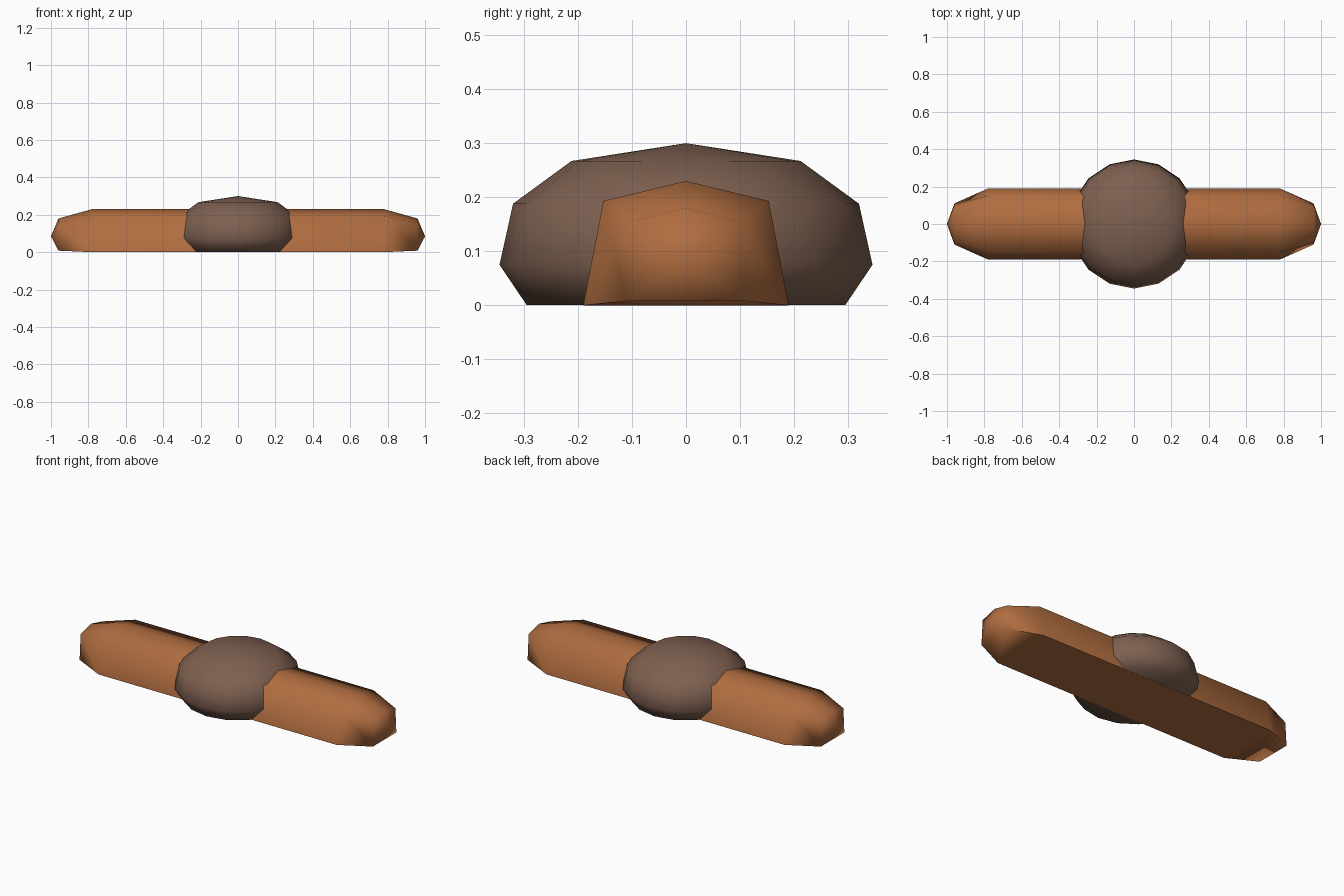
import bpy, bmesh, math

if "Cube" in bpy.data.objects:
    bpy.data.objects.remove(bpy.data.objects["Cube"])


def material(name, rgb):
    m = bpy.data.materials.new(name)
    m.diffuse_color = (*rgb, 1)
    m.use_nodes = True
    m.node_tree.nodes["Principled BSDF"].inputs["Base Color"].default_value = m.diffuse_color
    return m


def build(name, rings, mat, bottom_pole, top_pole):
    """Loft closed rings of points; each end closes on a single pole point."""
    bm = bmesh.new()
    loops = [[bm.verts.new(p) for p in r] for r in rings]
    n = len(loops[0])
    for a, b in zip(loops, loops[1:]):
        for i in range(n):
            j = (i + 1) % n
            bm.faces.new((a[i], a[j], b[j], b[i]))
    for loop, pole in ((loops[0], bottom_pole), (loops[-1], top_pole)):
        p = bm.verts.new(pole)
        for i in range(n):
            bm.faces.new((loop[i], loop[(i + 1) % n], p))
    bmesh.ops.recalc_face_normals(bm, faces=bm.faces)
    me = bpy.data.meshes.new(name)
    bm.to_mesh(me)
    bm.free()
    me.materials.append(mat)
    ob = bpy.data.objects.new(name, me)
    bpy.context.collection.objects.link(ob)
    bpy.ops.object.select_all(action='DESELECT')
    ob.select_set(True)
    bpy.context.view_layer.objects.active = ob
    bpy.ops.object.shade_smooth_by_angle(angle=math.radians(65))
    return ob


orange = material("warm orange brown", (0.434, 0.153, 0.051))
brown = material("dull brown", (0.205, 0.117, 0.080))

# long bar: flat-bottomed cross-section lofted along x, tapered to blunt tips
middle = [(0.19, 0.0), (0.153, 0.193), (0, 0.23), (-0.153, 0.193), (-0.19, 0.0)]
end = [(0.11, 0.008), (0.10, 0.155), (0, 0.18), (-0.10, 0.155), (-0.11, 0.008)]
sections = [(-0.96, end), (-0.78, middle), (0.78, middle), (0.96, end)]
build("long_bar", [[(x, y, z) for y, z in s] for x, s in sections], orange,
      (-1, 0, 0.085), (1, 0, 0.085))

# round dome in the middle: 16-sided turned profile (radius, height)
profile = [(0.295, 0.001), (0.345, 0.075), (0.32, 0.188), (0.212, 0.267)]
angles = [2 * math.pi * i / 16 for i in range(16)]
build("centre_dome", [[(r * math.cos(a), r * math.sin(a), z) for a in angles]
                      for r, z in profile], brown, (0, 0, 0.001), (0, 0, 0.30))
